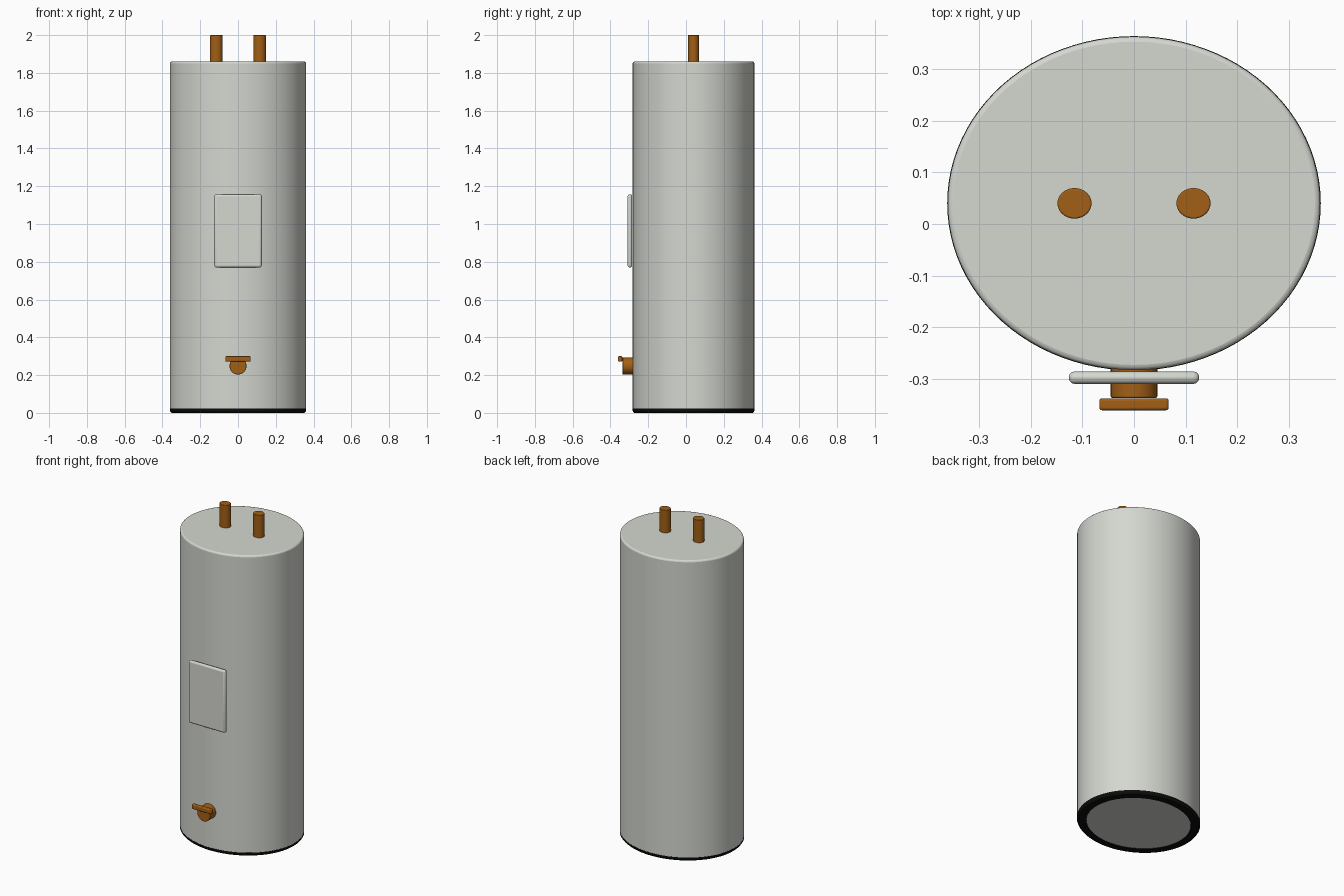
import bpy
from math import pi

if "Cube" in bpy.data.objects:
    bpy.data.objects.remove(bpy.data.objects["Cube"])

DEPTH = 0.895     # tank is slightly flattened front to back
CENTRE_Y = 0.04


def material(name, colour):
    m = bpy.data.materials.new(name)
    m.use_nodes = True
    m.diffuse_color = (*colour, 1)
    m.node_tree.nodes["Principled BSDF"].inputs["Base Color"].default_value = (*colour, 1)
    return m


enamel = material("pale_grey_enamel", (0.66, 0.68, 0.63))
copper = material("copper", (0.36, 0.115, 0.008))
rubber = material("black_rubber", (0.004, 0.004, 0.004))


def finish(name, mat, bevel=0.0):
    """Name the active object, colour it, round its edges and smooth it."""
    ob = bpy.context.object
    ob.name = ob.data.name = name
    ob.data.materials.append(mat)
    bpy.ops.object.transform_apply(location=False, rotation=True, scale=True)
    if bevel:
        mod = ob.modifiers.new("rounded_edges", "BEVEL")
        mod.width, mod.segments = bevel, 3
        mod.limit_method = "ANGLE"
        mod.angle_limit = pi / 4
    bpy.ops.object.shade_smooth_by_angle(angle=pi / 5)
    return ob


def upright(name, mat, x, radius, z0, z1, bevel, sides):
    bpy.ops.mesh.primitive_cylinder_add(
        vertices=sides, radius=radius, depth=z1 - z0, location=(x, CENTRE_Y, (z0 + z1) / 2))
    bpy.context.object.scale.y = DEPTH
    return finish(name, mat, bevel)


def block(name, mat, low, high, bevel):
    bpy.ops.mesh.primitive_cube_add(size=1, location=[(a + b) / 2 for a, b in zip(low, high)])
    bpy.context.object.scale = [b - a for a, b in zip(low, high)]
    return finish(name, mat, bevel)


# Tank shell
upright("tank", enamel, 0, 0.36, 0.004, 1.86, 0.01, 96)

# Black foot ring, a lathed profile around the bottom edge
profile = [(0.305, 0.006), (0.307, 0), (0.35, 0), (0.357, 0.006), (0.361, 0.012), (0.361, 0.022), (0.35, 0.022)]
bpy.ops.mesh.primitive_circle_add(vertices=96, radius=1, location=(0, CENTRE_Y, 0))
ring = bpy.context.object
rim = [v.co.copy() for v in ring.data.vertices]
verts = [(p.x * r, p.y * r, z) for p in rim for r, z in profile]
n, count = len(profile), len(rim)
faces = [(i * n + j, (i + 1) % count * n + j, (i + 1) % count * n + (j + 1) % n, i * n + (j + 1) % n)
         for i in range(count) for j in range(n)]
ring.data.clear_geometry()
ring.data.from_pydata(verts, [], faces)
ring.scale.y = DEPTH
bpy.ops.object.mode_set(mode="EDIT")
bpy.ops.mesh.select_all(action="SELECT")
bpy.ops.mesh.normals_make_consistent(inside=False)
bpy.ops.object.mode_set(mode="OBJECT")
finish("foot_ring", rubber)

# Water pipes on the lid
for side, x in (("right", -0.115), ("left", 0.115)):
    upright(side + "_pipe", copper, x, 0.033, 1.84, 2.0, 0.003, 32)

# Access panel
block("access_panel", enamel, (-0.126, -0.309, 0.77), (0.126, -0.285, 1.157), 0.011)

# Drain valve and its handle
bpy.ops.mesh.primitive_cylinder_add(
    vertices=32, radius=0.045, depth=0.06, location=(0, -0.306, 0.248), rotation=(pi / 2, 0, 0))
finish("drain_valve", copper, 0.003)
block("valve_handle", copper, (-0.067, -0.36, 0.272), (0.067, -0.337, 0.3), 0.005)
